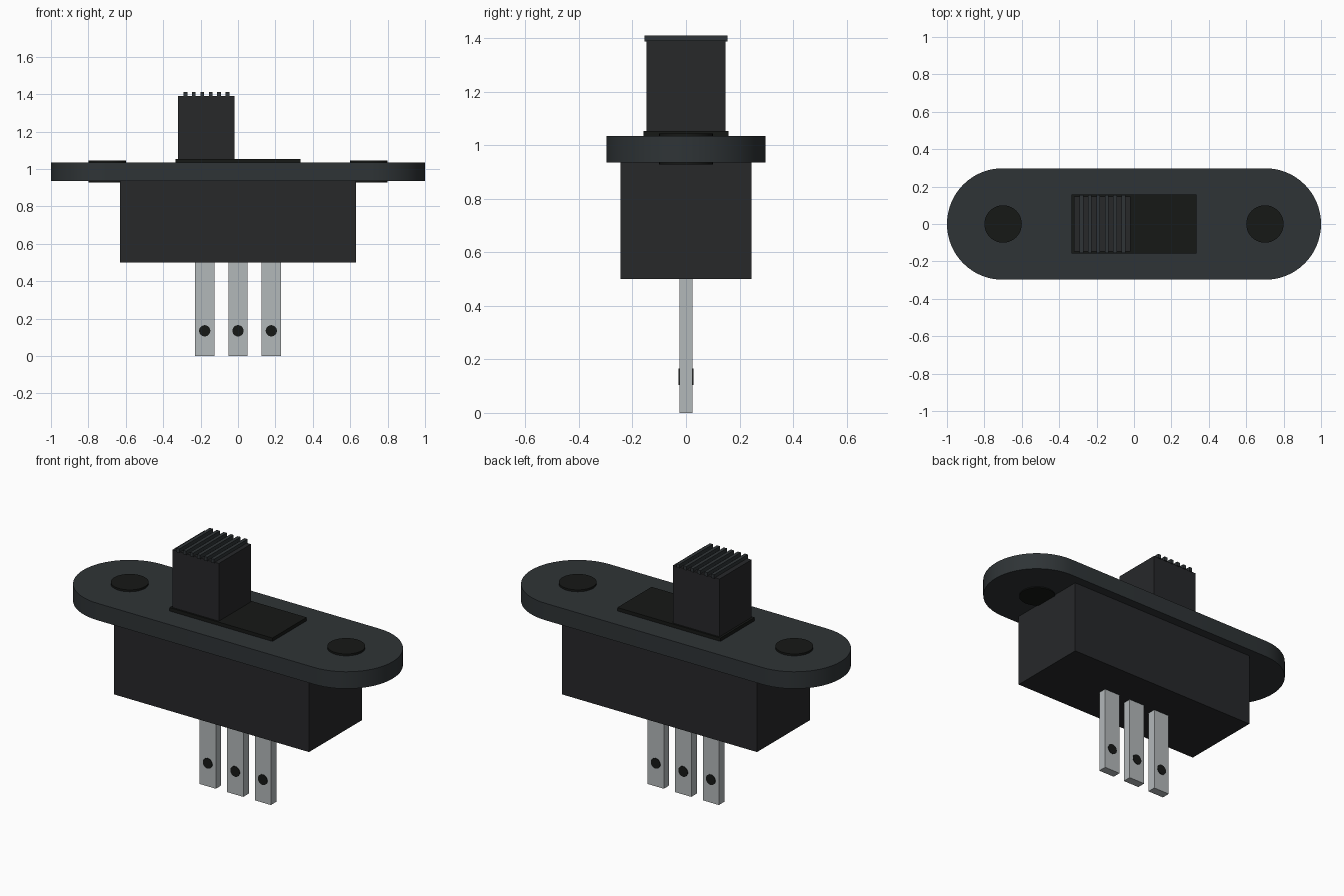
import bpy, bmesh
from math import pi, cos, sin, radians

if "Cube" in bpy.data.objects:
    bpy.data.objects.remove(bpy.data.objects["Cube"])


def material(name, r, g, b):
    m = bpy.data.materials.new(name)
    m.diffuse_color = (r, g, b, 1)
    m.use_nodes = True
    m.node_tree.nodes["Principled BSDF"].inputs["Base Color"].default_value = m.diffuse_color
    return m


BODY = material("black_plastic", 0.020, 0.021, 0.023)
PLATE = material("dark_plate", 0.028, 0.034, 0.037)
HOLE = material("hole_black", 0.008, 0.009, 0.008)
METAL = material("terminal_metal", 0.45, 0.48, 0.49)


def box(name, x, y, z, mat):
    """Box from (min, max) ranges on each axis."""
    bpy.ops.mesh.primitive_cube_add(size=1, location=[sum(r) / 2 for r in (x, y, z)])
    o = bpy.context.object
    o.name = name
    o.scale = [r[1] - r[0] for r in (x, y, z)]
    bpy.ops.object.transform_apply(location=False, rotation=False, scale=True)
    o.data.materials.append(mat)
    return o


def disc(name, loc, radius, depth, mat, rot=(0, 0, 0)):
    bpy.ops.mesh.primitive_cylinder_add(vertices=40, radius=radius, depth=depth,
                                        location=loc, rotation=rot)
    o = bpy.context.object
    o.name = name
    o.data.materials.append(mat)
    bpy.ops.object.shade_smooth_by_angle(angle=radians(30))
    return o


# Rounded mounting flange: stadium outline, extruded
bm = bmesh.new()
N, R, CX = 32, 0.298, 0.702
outline = []
for side, start in ((1, -pi / 2), (-1, pi / 2)):
    for i in range(N + 1):
        a = start + pi * i / N
        outline.append(bm.verts.new((side * CX + R * cos(a), R * sin(a), 0.935)))
face = bm.faces.new(outline)
top = bmesh.ops.extrude_face_region(bm, geom=[face])["geom"]
bmesh.ops.translate(bm, vec=(0, 0, 0.099),
                    verts=[v for v in top if isinstance(v, bmesh.types.BMVert)])
bmesh.ops.recalc_face_normals(bm, faces=bm.faces)
mesh = bpy.data.meshes.new("mounting_flange")
bm.to_mesh(mesh)
bm.free()
flange = bpy.data.objects.new("mounting_flange", mesh)
bpy.context.collection.objects.link(flange)
mesh.materials.append(PLATE)
bpy.ops.object.select_all(action='DESELECT')
flange.select_set(True)
bpy.context.view_layer.objects.active = flange
bpy.ops.object.shade_smooth_by_angle(angle=radians(30))

# Housing, slider slot and slider knob
box("housing", (-0.63, 0.63), (-0.244, 0.244), (0.5, 0.936), BODY)
box("slider_slot", (-0.333, 0.333), (-0.158, 0.158), (1.02, 1.054), HOLE)
box("slider_knob", (-0.32, -0.02), (-0.148, 0.148), (1.04, 1.391), BODY)

# Grip ridges on the knob
for i in range(6):
    x = -0.281 + 0.045 * i
    box(f"grip_ridge_{i + 1}", (x - 0.01, x + 0.01), (-0.155, 0.155), (1.388, 1.411), PLATE)

# Screw holes in the flange
for name, s in (("left", -1), ("right", 1)):
    disc(f"screw_hole_{name}", (s * 0.7, 0, 0.987), 0.1, 0.116, HOLE)

# Terminals with solder eyelets
for name, x in (("left", -0.178), ("middle", 0), ("right", 0.178)):
    box(f"terminal_{name}", (x - 0.052, x + 0.052), (-0.025, 0.025), (0, 0.51), METAL)
    disc(f"terminal_eyelet_{name}", (x, 0, 0.135), 0.03, 0.056, HOLE, (pi / 2, 0, 0))
